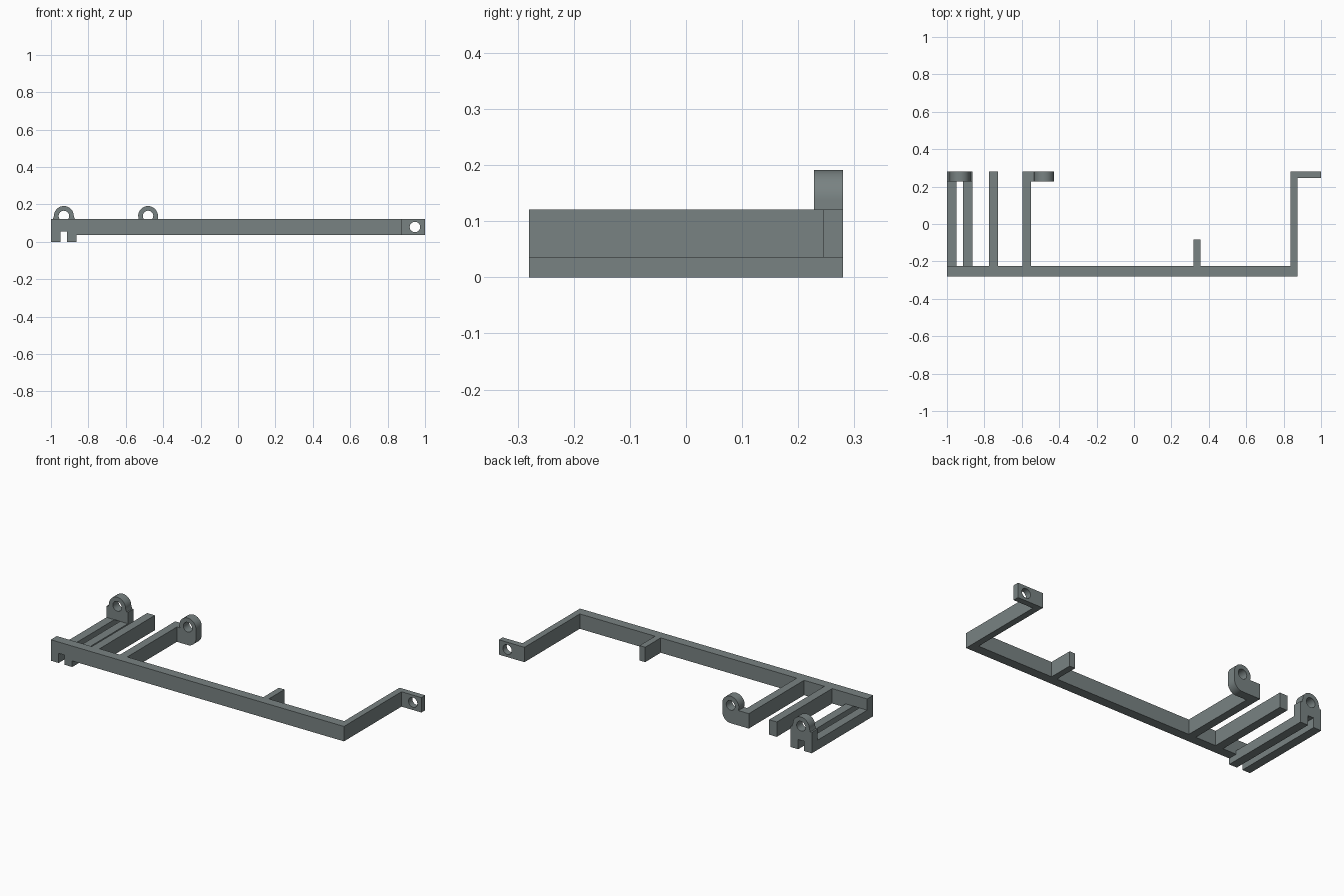
import bpy, bmesh, math

if "Cube" in bpy.data.objects:
    bpy.data.objects.remove(bpy.data.objects["Cube"])

grey = bpy.data.materials.new("slate grey")
grey.diffuse_color = (0.19, 0.225, 0.225, 1)
grey.use_nodes = True
grey.node_tree.nodes["Principled BSDF"].inputs["Base Color"].default_value = grey.diffuse_color

BOTTOM, TOP = 0.035, 0.121      # height range of the main frame
FRONT, INNER, BACK = -0.28, -0.225, 0.28
EAR_Y = 0.228                   # front of the ear plates
EAR_Z, EAR_R, HOLE_R = 0.138, 0.053, 0.028


def arc(cx, cz, r, a0, a1, n):
    """Points on an arc in the x-z plane, angles in degrees."""
    return [(cx + r * math.cos(math.radians(a0 + (a1 - a0) * i / n)),
             cz + r * math.sin(math.radians(a0 + (a1 - a0) * i / n)))
            for i in range(n + 1)]


def plate(name, outline, y0, y1, hole=None):
    """Extrude an x-z outline, with an optional round hole, from y0 to y1."""
    bm = bmesh.new()
    loops = [outline]
    if hole:
        loops.append(arc(*hole, HOLE_R, 0, 360, 32)[:-1])
    edges = []
    for loop in loops:
        vs = [bm.verts.new((x, y0, z)) for x, z in loop]
        edges += [bm.edges.new((vs[i - 1], vs[i])) for i in range(len(vs))]
    bmesh.ops.triangle_fill(bm, edges=edges, use_beauty=True, use_dissolve=False)
    new = bmesh.ops.extrude_face_region(bm, geom=bm.faces[:])["geom"]
    for v in new:
        if isinstance(v, bmesh.types.BMVert):
            v.co.y = y1
    bmesh.ops.recalc_face_normals(bm, faces=bm.faces[:])
    mesh = bpy.data.meshes.new(name)
    bm.to_mesh(mesh)
    bm.free()
    mesh.materials.append(grey)
    obj = bpy.data.objects.new(name, mesh)
    bpy.context.collection.objects.link(obj)
    bpy.context.view_layer.objects.active = obj
    obj.select_set(True)
    bpy.ops.object.shade_smooth_by_angle(angle=math.radians(30))
    obj.select_set(False)
    return obj


def bar(name, x0, x1, y0, y1, z0=BOTTOM, z1=TOP):
    return plate(name, [(x0, z0), (x1, z0), (x1, z1), (x0, z1)], y0, y1)


# Slotted foot shared by the front beam and the left ear
L, S0, S1, R, SLOT = -1.0, -0.95, -0.913, -0.863, 0.056
foot = [(L, TOP), (L, 0), (S0, 0), (S0, SLOT), (S1, SLOT), (S1, 0), (R, 0)]

# Long front beam with the slotted foot at its left end
plate("front_beam", foot + [(R, BOTTOM), (0.873, BOTTOM), (0.873, TOP)], FRONT, INNER)

# Low twin rails running back to the left ear
bar("outer_rail", L, S0, INNER, EAR_Y, 0, SLOT)
bar("inner_rail", S1, R, INNER, EAR_Y, 0, SLOT)

# Left ear with small shoulders
cx = -0.931
plate("left_ear",
      foot + [(R, TOP), (cx + 0.059, TOP), (cx + EAR_R, EAR_Z)]
      + arc(cx, EAR_Z, EAR_R, 0, 180, 24)[1:] + [(cx - 0.059, TOP)],
      EAR_Y, BACK, (cx, EAR_Z))

# Arms reaching back from the beam
bar("plain_arm", -0.776, -0.727, INNER, BACK)
bar("ear_arm", -0.597, -0.55, INNER, BACK)
bar("short_stub", 0.319, 0.355, INNER, -0.083)
bar("right_arm", 0.836, 0.873, INNER, BACK)

# Second ear, rounded at its lower outer corner
cx = -0.481
plate("middle_ear",
      [(-0.55, TOP), (-0.55, BOTTOM)]
      + arc(cx, BOTTOM + EAR_R, EAR_R, -90, 0, 12)
      + arc(cx, EAR_Z, EAR_R, 0, 180, 24) + [(cx - EAR_R + 0.003, TOP)],
      EAR_Y, BACK, (cx, EAR_Z))

# Mounting tab at the right end
plate("right_tab", [(0.873, BOTTOM), (1, BOTTOM), (1, TOP), (0.873, TOP)],
      0.245, BACK, (0.946, 0.079))
